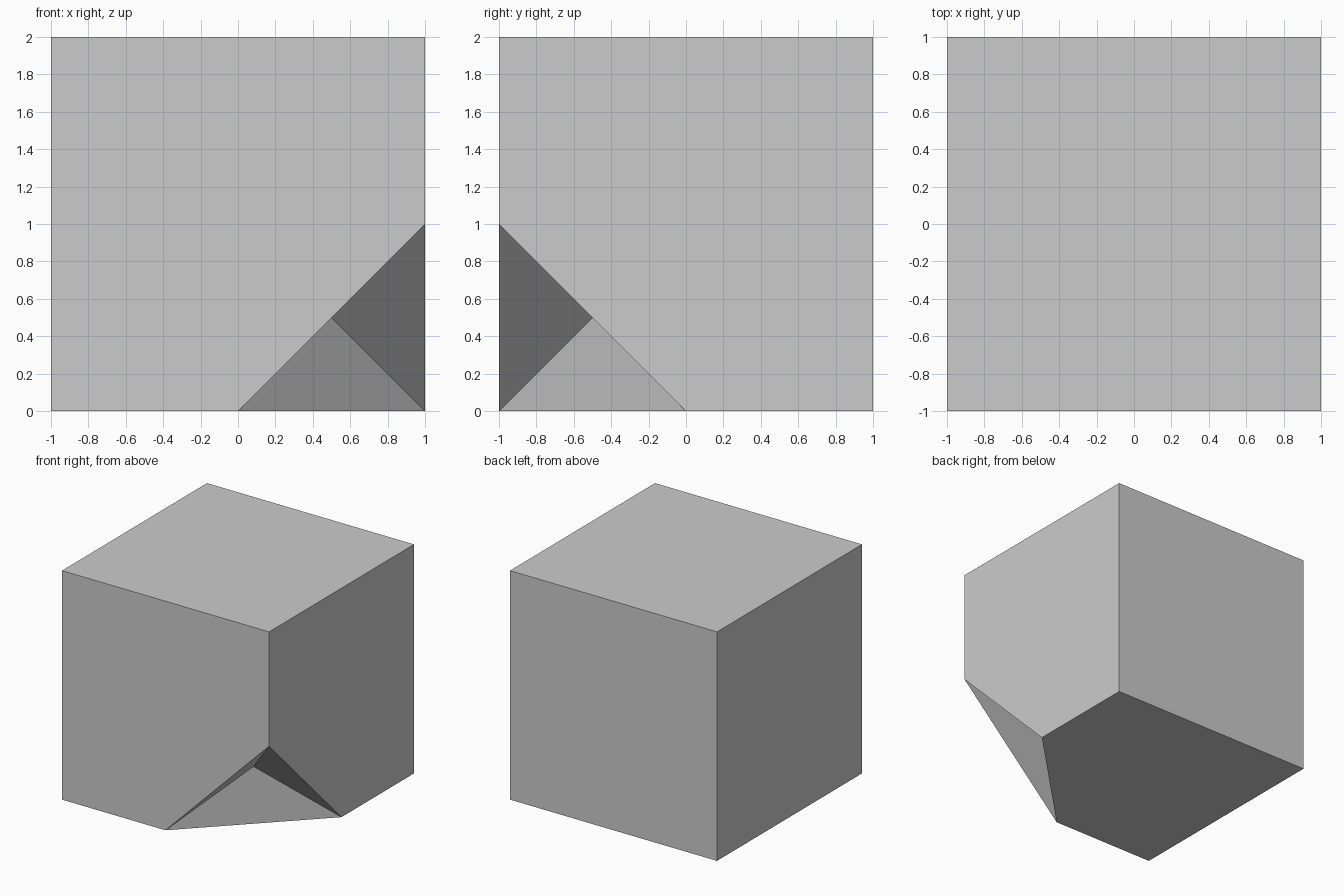
import bpy, bmesh
from mathutils import Vector

if "Cube" in bpy.data.objects:
    bpy.data.objects.remove(bpy.data.objects["Cube"])

bm = bmesh.new()

# cube standing on the ground
bmesh.ops.create_cube(bm, size=2)
bmesh.ops.translate(bm, verts=bm.verts, vec=(0, 0, 1))

# cut off the lower front right corner halfway along its edges
corner = min(bm.verts, key=lambda v: (v.co - Vector((1, -1, 0))).length)
bmesh.ops.bevel(bm, geom=[corner], offset=1, offset_type='OFFSET', segments=1,
                profile=0.5, affect='VERTICES')

# push the cut inwards to a three-sided notch
cut = next(f for f in bm.faces if len(f.verts) == 3)
notch = bmesh.ops.poke(bm, faces=[cut])
notch["verts"][0].co = (0.5, -0.5, 0.5)

bmesh.ops.recalc_face_normals(bm, faces=bm.faces)
mesh = bpy.data.meshes.new("notched_cube")
bm.to_mesh(mesh)
bm.free()
bpy.context.collection.objects.link(bpy.data.objects.new("notched_cube", mesh))
